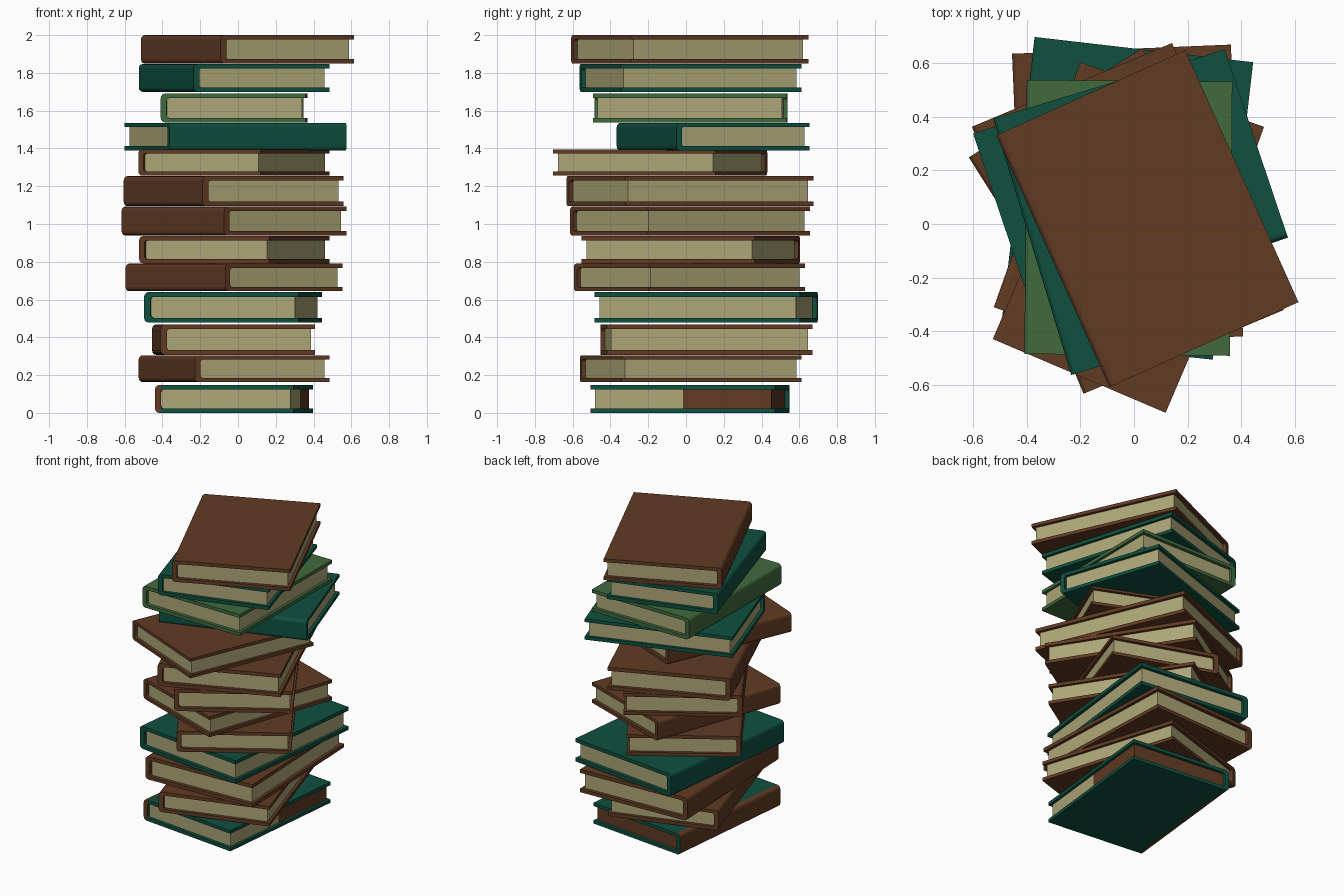
import bpy, bmesh, math
from mathutils import Vector

if "Cube" in bpy.data.objects:
    bpy.data.objects.remove(bpy.data.objects["Cube"])


def material(name, rgb):
    m = bpy.data.materials.new(name)
    m.diffuse_color = (*rgb, 1.0)
    m.use_nodes = True
    m.node_tree.nodes["Principled BSDF"].inputs["Base Color"].default_value = m.diffuse_color
    return m


MATS = {
    "brown": material("brown leather", (0.120, 0.043, 0.017)),
    "teal": material("dark teal cloth", (0.0045, 0.080, 0.051)),
    "green": material("leaf green cloth", (0.050, 0.145, 0.046)),
    "paper": material("cream paper", (0.42, 0.385, 0.185)),
}


def arc(cx, cz, r, a0, a1, n=3):
    """Corner points from angle a0 to a1 (degrees)."""
    return [(cx + r * math.cos(math.radians(a0 + (a1 - a0) * i / n)),
             cz + r * math.sin(math.radians(a0 + (a1 - a0) * i / n))) for i in range(n + 1)]


def finish(bm, name, mats, place):
    bmesh.ops.recalc_face_normals(bm, faces=bm.faces)
    me = bpy.data.meshes.new(name)
    for m in mats:
        me.materials.append(MATS[m])
    bm.to_mesh(me)
    bm.free()
    ob = bpy.data.objects.new(name, me)
    x, y, z, ang = place
    ob.location = (x, y, z)
    ob.rotation_euler.z = math.radians(ang)
    bpy.context.collection.objects.link(ob)
    return ob


def book(i, colour, x, y, z, thick, length, ang):
    odd = i == 1                     # lowest book has a brown spine and half brown block
    w, half = 0.75 * length, length / 2
    t, sp = 0.023 * length, 0.031 * length
    r, ri = 0.022 * length, 0.014 * length
    x0, x1 = -w / 2, w / 2
    place = (x, y, z, ang)

    # cover: C-shaped profile with rounded spine, extruded along the book
    pts = [(x1, 0)]
    pts += arc(x0 + r, r, r, 270, 180)
    pts += arc(x0 + r, thick - r, r, 180, 90)
    pts += [(x1, thick), (x1, thick - t)]
    pts += arc(x0 + sp + ri, thick - t - ri, ri, 90, 180)
    pts += arc(x0 + sp + ri, t + ri, ri, 180, 270)
    pts += [(x1, t)]
    bm = bmesh.new()
    face = bm.faces.new([bm.verts.new((px, -half, pz)) for px, pz in pts])
    ext = bmesh.ops.extrude_face_region(bm, geom=[face])
    bmesh.ops.translate(bm, vec=(0, length, 0),
                        verts=[g for g in ext["geom"] if isinstance(g, bmesh.types.BMVert)])
    if odd:                          # split off the spine and colour it
        bmesh.ops.bisect_plane(bm, geom=bm.verts[:] + bm.edges[:] + bm.faces[:],
                               plane_co=Vector((x0 + sp, 0, 0)), plane_no=Vector((1, 0, 0)))
        bm.normal_update()
        for f in bm.faces:
            c = f.calc_center_median()
            if c.x < x0 + sp * 0.98 and c.y < half - 0.001:
                f.material_index = 1
    finish(bm, f"book_{i:02d}_cover", [colour, "brown"], place)

    # pages: block set back from the three open edges
    bm = bmesh.new()
    bmesh.ops.create_cube(bm, size=1)
    px0, px1, e = x0 + sp * 0.8, x1 - 0.019 * length, 0.0005
    pl = length - 2 * 0.022 * length
    for v in bm.verts:
        v.co = ((px0 + px1) / 2 + v.co.x * (px1 - px0), v.co.y * pl,
                thick / 2 + v.co.z * (thick - 2 * t + 2 * e))
    if odd:
        bmesh.ops.bisect_plane(bm, geom=bm.verts[:] + bm.edges[:] + bm.faces[:],
                               plane_co=Vector((0, 0, 0)), plane_no=Vector((0, 1, 0)))
        for f in bm.faces:
            if f.calc_center_median().y > 0.01:
                f.material_index = 1
    finish(bm, f"book_{i:02d}_pages", ["paper", "brown"], place)


# stack from bottom to top: colour, x, y, z, thickness, length, turn in degrees
STACK = [
    ("teal", -0.021, 0.021, 0.000, 0.147, 0.983, -6.0),
    ("brown", -0.021, 0.024, 0.163, 0.142, 0.995, 17.4),
    ("brown", -0.024, 0.108, 0.307, 0.162, 1.090, 2.4),
    ("teal", -0.026, 0.107, 0.478, 0.162, 1.095, -6.6),
    ("brown", -0.021, 0.018, 0.644, 0.146, 0.981, 32.6),
    ("brown", -0.019, 0.026, 0.792, 0.144, 0.970, -19.4),
    ("brown", -0.021, 0.021, 0.939, 0.153, 1.020, 32.2),
    ("brown", -0.023, 0.021, 1.094, 0.160, 1.080, 22.7),
    ("brown", -0.021, -0.137, 1.256, 0.139, 0.935, -23.1),
    ("teal", -0.013, 0.143, 1.389, 0.147, 0.990, 108.6),
    ("green", -0.021, 0.023, 1.538, 0.152, 1.023, -0.5),
    ("teal", -0.021, 0.024, 1.700, 0.147, 1.000, 16.9),
    ("brown", 0.050, 0.020, 1.849, 0.151, 1.031, 24.2),
]
for n, row in enumerate(STACK, 1):
    book(n, *row)
